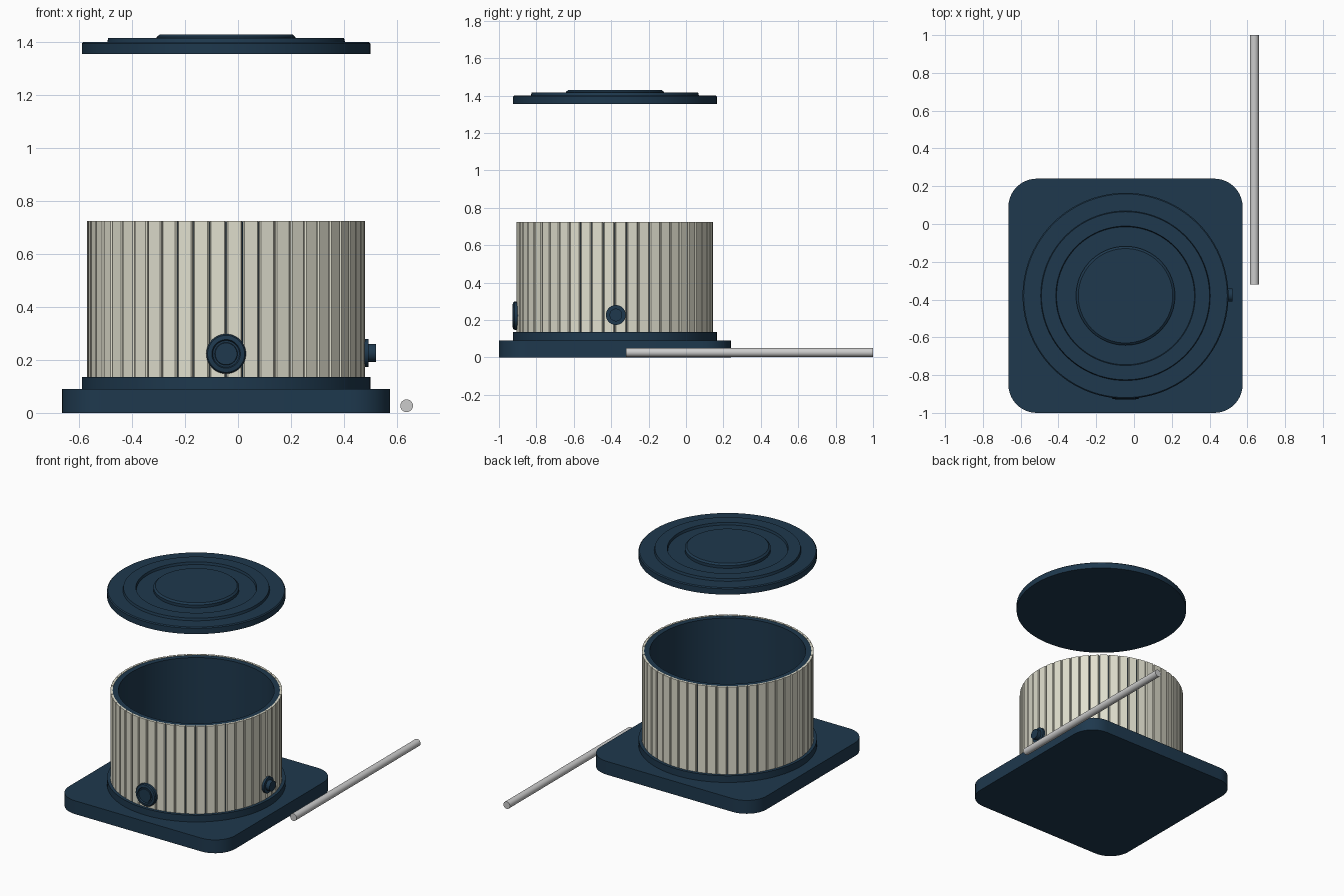
import bpy, bmesh, math
from mathutils import Matrix, Vector

if "Cube" in bpy.data.objects:
    bpy.data.objects.remove(bpy.data.objects["Cube"])

CX, CY = -0.045, -0.38          # axis of base, tub and lid


def material(name, rgb):
    m = bpy.data.materials.new(name)
    m.diffuse_color = (*rgb, 1)
    m.use_nodes = True
    m.node_tree.nodes["Principled BSDF"].inputs["Base Color"].default_value = m.diffuse_color
    return m


NAVY = material("dark_blue", (0.013, 0.04, 0.075))
CREAM = material("cream", (0.75, 0.74, 0.62))


def finish(name, bm, mat, matrix=Matrix(), smooth=True):
    bmesh.ops.recalc_face_normals(bm, faces=bm.faces)
    me = bpy.data.meshes.new(name)
    bm.to_mesh(me)
    bm.free()
    ob = bpy.data.objects.new(name, me)
    bpy.context.collection.objects.link(ob)
    ob.matrix_world = matrix
    if mat:
        me.materials.append(mat)
    if smooth:
        bpy.ops.object.select_all(action='DESELECT')
        ob.select_set(True)
        bpy.context.view_layer.objects.active = ob
        bpy.ops.object.shade_smooth_by_angle(angle=math.radians(30))
    return ob


def lathe(name, profile, mat, matrix, steps=96):
    """Revolve (radius, height) points; both ends lie on the axis."""
    bm = bmesh.new()
    vs = [bm.verts.new((r, 0, z)) for r, z in profile]
    es = [bm.edges.new(p) for p in zip(vs, vs[1:])]
    bmesh.ops.spin(bm, geom=vs + es, axis=(0, 0, 1), cent=(0, 0, 0),
                   angle=math.tau, steps=steps, use_duplicate=False)
    bmesh.ops.remove_doubles(bm, verts=bm.verts, dist=1e-5)
    return finish(name, bm, mat, matrix)


axis = Matrix.Translation((CX, CY, 0))

# Rounded square base plate
bm = bmesh.new()
half, rad, n = 0.62, 0.15, 10
outline = []
for k in range(4):
    mid = math.radians(45 + 90 * k)
    cx, cy = [math.copysign(half - rad, f(mid)) for f in (math.cos, math.sin)]
    for i in range(n + 1):
        a = math.radians(90 * (k + i / n))
        outline.append(bm.verts.new((cx + rad * math.cos(a), cy + rad * math.sin(a), 0)))
face = bm.faces.new(outline)
top = bmesh.ops.extrude_face_region(bm, geom=[face], use_keep_orig=True)["geom"]
bmesh.ops.translate(bm, vec=(0, 0, 0.09),
                    verts=[g for g in top if isinstance(g, bmesh.types.BMVert)])
finish("base_plate", bm, NAVY, axis)

# Tub with foot ring and hollow inside
lathe("tub", [(0, 0.085), (0.545, 0.085), (0.545, 0.135), (0.514, 0.135), (0.514, 0.722),
              (0.476, 0.722), (0.476, 0.135), (0, 0.135)], NAVY, axis)

# Ring of vertical slats with chamfered outer edges
bm = bmesh.new()
count = 52
section = [(0.510, -0.0295), (0.519, -0.0295), (0.5245, -0.025),
           (0.5245, 0.025), (0.519, 0.0295), (0.510, 0.0295)]
for k in range(count):
    rot = Matrix.Rotation(math.tau * (k + 0.5) / count, 4, 'Z')
    lo, hi = [[bm.verts.new(rot @ Vector((x, y, z))) for x, y in section]
              for z in (0.135, 0.724)]
    bm.faces.new(lo)
    bm.faces.new(hi)
    for i in range(len(section)):
        j = (i + 1) % len(section)
        bm.faces.new((lo[i], lo[j], hi[j], hi[i]))
finish("wall_slats", bm, CREAM, axis, smooth=False)

# Floating lid with raised ring and centre disc
lathe("lid", [(0, 1.356), (0.545, 1.356), (0.545, 1.395), (0.539, 1.401), (0.449, 1.401),
              (0.445, 1.417), (0.369, 1.417), (0.365, 1.401), (0.262, 1.401), (0.262, 1.42),
              (0.25, 1.43), (0, 1.43)], NAVY, axis)

# Front port: flanged ring with recessed cap
lathe("front_port", [(0, 0), (0.075, 0), (0.075, 0.038), (0.07, 0.045), (0.054, 0.048),
                     (0.05, 0.04), (0.043, 0.04), (0.041, 0.045), (0, 0.045)], NAVY,
      Matrix.Translation((CX, CY - 0.5, 0.223)) @ Matrix.Rotation(math.pi / 2, 4, 'X'), 48)

# Side outlet: small flange and stub
lathe("side_outlet", [(0, 0), (0.053, 0), (0.053, 0.038), (0.034, 0.038), (0.034, 0.066),
                      (0, 0.066)], NAVY,
      Matrix.Translation((CX + 0.5, CY + 0.005, 0.227)) @ Matrix.Rotation(math.pi / 2, 4, 'Y'), 40)

# Loose rod lying beside the base
lathe("rod", [(0, 0), (0.024, 0), (0.024, 1.32), (0, 1.32)], None,
      Matrix.Translation((0.637, 1.0, 0.027)) @ Matrix.Rotation(math.pi / 2, 4, 'X'), 32)
